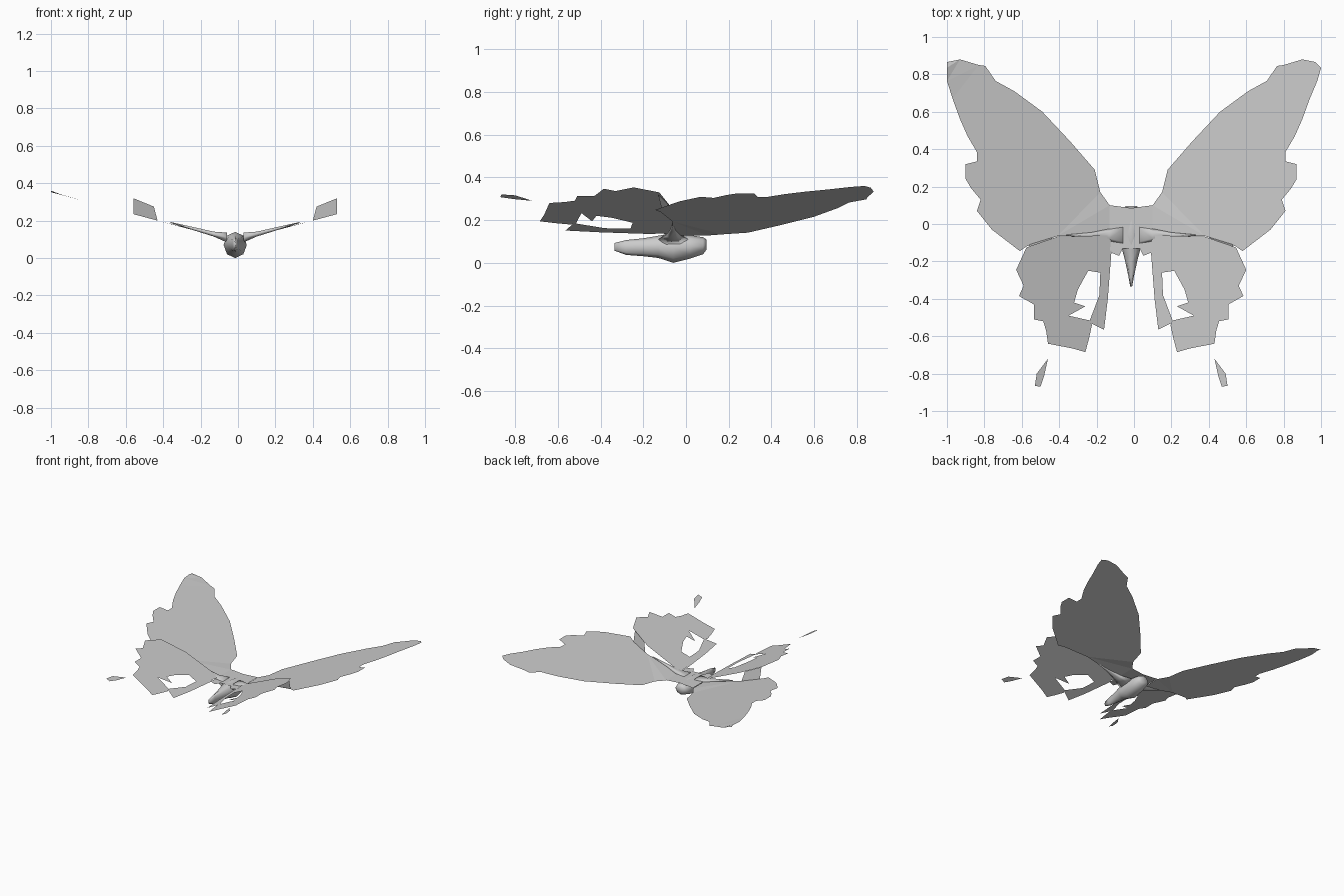
import bpy, bmesh, math

CX = -0.015  # mirror plane of the insect


def fore_z(x):
    return max(0.128, 0.12 + (x - 0.1) * 0.267)


def hind_z(x):
    return max(0.13, 0.13 + (x - 0.08) * 0.43)


def to_side(p, side):
    # points are read on the right; the left copy is mirrored about CX
    x, y, z = p
    return (x, y, z) if side > 0 else (max(2 * CX - x, -1.0), y, z)


def make(name, verts, faces, smooth=False):
    me = bpy.data.meshes.new(name)
    bm = bmesh.new()
    vs = [bm.verts.new(v) for v in verts]
    for f in faces:
        bm.faces.new([vs[i] for i in f])
    bmesh.ops.recalc_face_normals(bm, faces=bm.faces)
    for f in bm.faces:
        f.smooth = smooth
        if len(bm.faces) == 1 and f.normal.z < 0:
            f.normal_flip()
    bmesh.ops.triangulate(bm, faces=[f for f in bm.faces if len(f.verts) > 4])
    bm.to_mesh(me)
    bm.free()
    ob = bpy.data.objects.new(name, me)
    bpy.context.collection.objects.link(ob)
    return ob


def membrane(name, outline, height):
    for side, tag in ((1, "right"), (-1, "left")):
        pts = [to_side((x, y, height(x)), side) for x, y in outline]
        make(f"{name}_{tag}", pts, [range(len(pts))])


def loft(name, rings):
    n = len(rings[0])
    verts = [v for r in rings for v in r]
    faces = [(k * n + i, k * n + (i + 1) % n, (k + 1) * n + (i + 1) % n, (k + 1) * n + i)
             for k in range(len(rings) - 1) for i in range(n)]
    faces += [range(n), range((len(rings) - 1) * n, len(rings) * n)]
    return make(name, verts, faces, True)


# Forewings with ragged outer margin
membrane("forewing", [
    (0.10, 0.10), (0.15, 0.17), (0.18, 0.29), (0.31, 0.44), (0.46, 0.60), (0.61, 0.71),
    (0.71, 0.765), (0.765, 0.845), (0.80, 0.85), (0.90, 0.88), (0.97, 0.866), (1.0, 0.835),
    (0.98, 0.765), (0.94, 0.67), (0.90, 0.56), (0.86, 0.47), (0.81, 0.385), (0.81, 0.335),
    (0.87, 0.32), (0.87, 0.24), (0.84, 0.19), (0.79, 0.13), (0.81, 0.07), (0.73, -0.03),
    (0.58, -0.145), (0.545, -0.12), (0.38, -0.065), (0.10, -0.06)], fore_z)

# Flat wing root over the thorax
membrane("wing_root", [
    (CX, 0.085), (0.06, 0.095), (0.10, 0.10), (0.10, -0.06), (0.10, -0.15),
    (0.05, -0.17), (0.03, -0.13), (CX, -0.13)], lambda x: 0.13)

# Hindwings, split in a main field and an inner strip around the opening
membrane("hindwing", [
    (0.09, -0.06), (0.38, -0.068), (0.545, -0.125), (0.60, -0.245), (0.56, -0.33),
    (0.585, -0.385), (0.505, -0.43), (0.505, -0.51), (0.455, -0.52), (0.44, -0.57),
    (0.43, -0.64), (0.30, -0.665), (0.23, -0.685), (0.21, -0.61), (0.195, -0.54),
    (0.21, -0.515), (0.32, -0.49), (0.23, -0.44), (0.29, -0.42), (0.27, -0.35),
    (0.215, -0.25), (0.15, -0.26), (0.10, -0.15)], hind_z)
membrane("hindwing_inner_strip", [
    (0.09, -0.14), (0.11, -0.40), (0.13, -0.565), (0.21, -0.525),
    (0.155, -0.38), (0.15, -0.26), (0.11, -0.15)], hind_z)

# Detached tail tips
membrane("tail_tip", [
    (0.43, -0.72), (0.49, -0.80), (0.50, -0.865), (0.47, -0.87), (0.45, -0.81)],
    lambda x: hind_z(x) + 0.01)

# Small folds joining fore and hind wings, and tapered root ridges
for side, tag in ((1, "right"), (-1, "left")):
    fold = [(0.40, -0.07, 0.20), (0.53, -0.11, 0.235), (0.53, -0.13, 0.32), (0.42, -0.085, 0.275)]
    make("wing_fold_" + tag, [to_side(p, side) for p in fold], [range(4)])
    ridge = []
    for x, z, ry, rz in ((0.03, 0.11, 0.07, 0.03), (0.10, 0.128, 0.035, 0.015),
                         (0.20, 0.155, 0.015, 0.01), (0.33, 0.19, 0.003, 0.003)):
        ridge.append([to_side((x, -0.06 + ry * math.cos(a), z + rz * math.sin(a)), side)
                      for a in (math.tau * i / 6 for i in range(6))])
    loft("root_ridge_" + tag, ridge)

# Body: head, thorax and narrow abdomen
rings = []
for y, zc, rx, rz in ((0.095, 0.085, 0.03, 0.025), (0.08, 0.08, 0.05, 0.04),
                      (0.02, 0.075, 0.058, 0.055), (-0.06, 0.07, 0.062, 0.07),
                      (-0.13, 0.075, 0.05, 0.052), (-0.20, 0.073, 0.032, 0.042),
                      (-0.28, 0.072, 0.015, 0.035), (-0.335, 0.075, 0.005, 0.018)):
    rings.append([(CX + rx * math.cos(a), y, zc + rz * math.sin(a))
                  for a in (math.tau * (i + 0.5) / 8 + math.pi / 8 for i in range(8))])
loft("body", rings)
